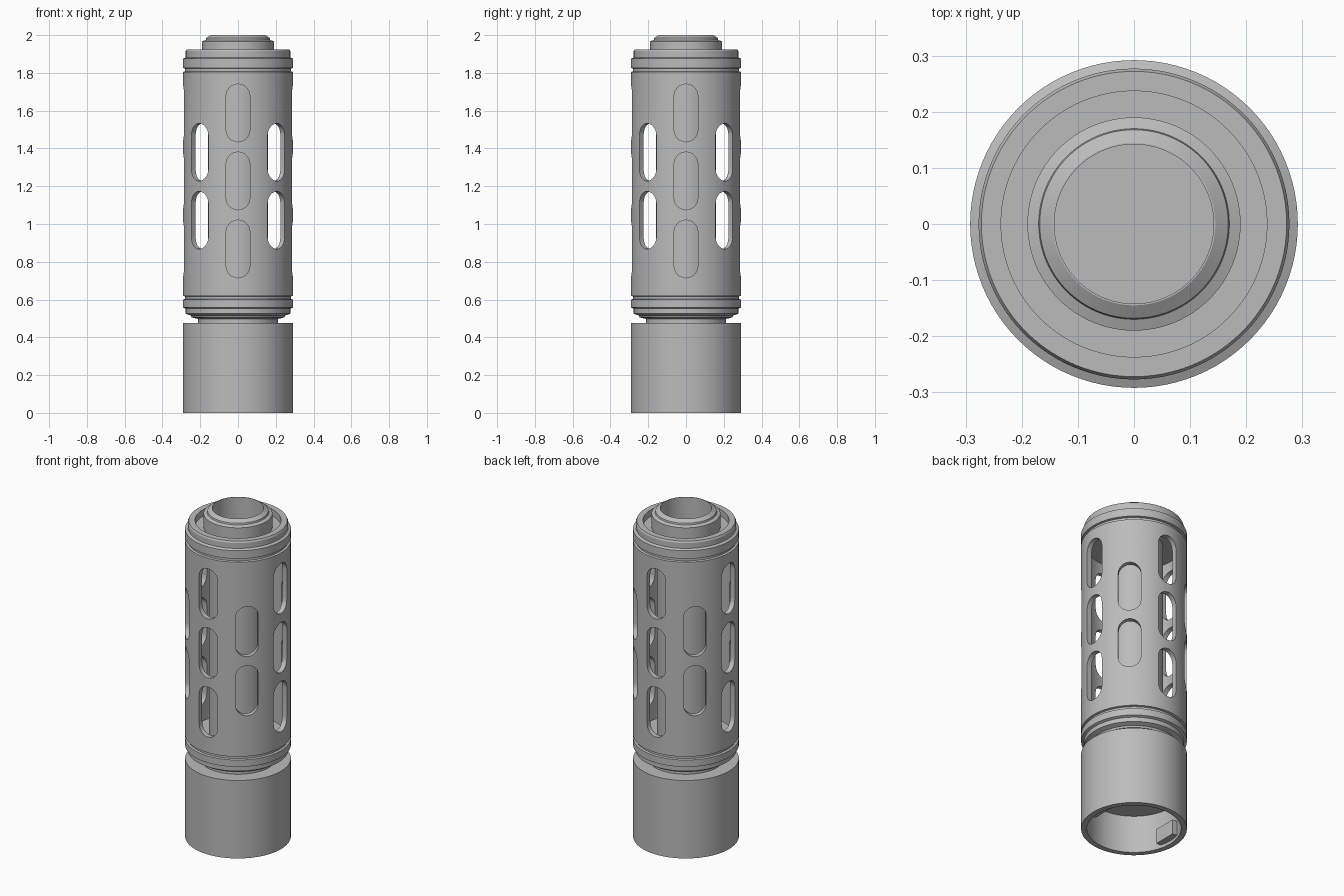
import bpy, bmesh, math
from mathutils import Matrix

cube = bpy.data.objects.get("Cube")
if cube:
    bpy.data.objects.remove(cube, do_unlink=True)

SEGMENTS = 96
grey = bpy.data.materials.new("satin grey")
grey.use_nodes = True
GREY = (0.5, 0.5, 0.5, 1)
grey.diffuse_color = GREY
grey.node_tree.nodes["Principled BSDF"].inputs["Base Color"].default_value = GREY


def add_object(name, bm):
    bmesh.ops.recalc_face_normals(bm, faces=bm.faces)
    mesh = bpy.data.meshes.new(name)
    bm.to_mesh(mesh)
    bm.free()
    mesh.materials.append(grey)
    obj = bpy.data.objects.new(name, mesh)
    bpy.context.collection.objects.link(obj)
    return obj


def smooth(obj):
    bpy.ops.object.select_all(action='DESELECT')
    obj.select_set(True)
    bpy.context.view_layer.objects.active = obj
    bpy.ops.object.shade_smooth_by_angle(angle=math.radians(25))


def lathe(name, profile):
    """Spin a closed (radius, z) profile around the z axis."""
    bm = bmesh.new()
    verts = [bm.verts.new((r, 0, z)) for r, z in profile]
    edges = [bm.edges.new((a, b)) for a, b in zip(verts, verts[1:] + verts[:1])]
    bmesh.ops.spin(bm, geom=verts + edges, cent=(0, 0, 0), axis=(0, 0, 1),
                   angle=math.tau, steps=SEGMENTS, use_duplicate=False)
    bmesh.ops.remove_doubles(bm, verts=bm.verts, dist=1e-5)
    return add_object(name, bm)


def add_slot(bm, angle, z, half_width=0.063, half_height=0.153, steps=12):
    """Rounded slot prism pointing outward at the given angle."""
    outline = []
    for side in (1, -1):
        for i in range(steps + 1):
            a = math.pi * i / steps
            outline.append((half_width * math.cos(a) * side,
                            (half_height - half_width + half_width * math.sin(a)) * side))
    face = bm.faces.new([bm.verts.new((0.2, y, h)) for y, h in outline])
    ext = bmesh.ops.extrude_face_region(bm, geom=[face])["geom"]
    top = [v for v in ext if isinstance(v, bmesh.types.BMVert)]
    bmesh.ops.translate(bm, vec=(0.2, 0, 0), verts=top)
    verts = list({v for f in ext if isinstance(f, bmesh.types.BMFace) for v in f.verts}
                 | set(face.verts))
    bmesh.ops.transform(bm, verts=verts, matrix=Matrix.Translation((0, 0, z))
                        @ Matrix.Rotation(angle, 4, 'Z'))


# Outer sleeve with end bands, as one hollow ring section
sleeve = lathe("slotted_sleeve", [
    (0.15, 0.495), (0.2, 0.495), (0.245, 0.505), (0.25, 0.515), (0.277, 0.525),
    (0.277, 0.552), (0.292, 0.558), (0.292, 0.6), (0.28, 0.603), (0.28, 0.617),
    (0.292, 0.62), (0.292, 1.805), (0.28, 1.808), (0.28, 1.823),
    (0.292, 1.826), (0.292, 1.875), (0.277, 1.882), (0.277, 1.915),
    (0.272, 1.925), (0.237, 1.925), (0.237, 1.885), (0.15, 1.885),
    (0.15, 1.8), (0.262, 1.8), (0.262, 0.62), (0.15, 0.62)])

# Staggered rows of slots
cut = bmesh.new()
for i in range(8):
    for z in ((1.02, 1.38) if i % 2 else (0.868, 1.228, 1.588)):
        add_slot(cut, i * math.tau / 8, z)
cutter = add_object("slot_cutter", cut)
cutter.hide_render = True

boolean = sleeve.modifiers.new("slots", 'BOOLEAN')
boolean.operation = 'DIFFERENCE'
boolean.solver = 'EXACT'
boolean.object = cutter
bpy.context.view_layer.objects.active = sleeve
sleeve.select_set(True)
bpy.ops.object.modifier_apply(modifier=boolean.name)
bpy.data.objects.remove(cutter, do_unlink=True)
smooth(sleeve)

# Inner tube with closed bore and stepped muzzle lip
smooth(lathe("inner_tube", [
    (0, 0.5), (0.16, 0.5), (0.16, 1.87), (0.19, 1.87), (0.19, 1.967),
    (0.17, 1.975), (0.168, 1.985), (0.145, 2.0), (0.142, 2.0),
    (0.142, 0.55), (0, 0.55)]))

# Open socket at the base, with the neck joining it to the sleeve
smooth(lathe("base_socket", [
    (0, 0.23), (0.26, 0.23), (0.26, 0), (0.292, 0), (0.292, 0.475),
    (0.211, 0.475), (0.211, 0.51), (0, 0.51)]))

# Locking lugs inside the socket
for side, name in ((1, "left_lug"), (-1, "right_lug")):
    bm = bmesh.new()
    bmesh.ops.create_cube(bm, size=1, matrix=Matrix.Translation((side * 0.243, 0, 0.065))
                          @ Matrix.Diagonal((0.046, 0.14, 0.09, 1)))
    add_object(name, bm)
